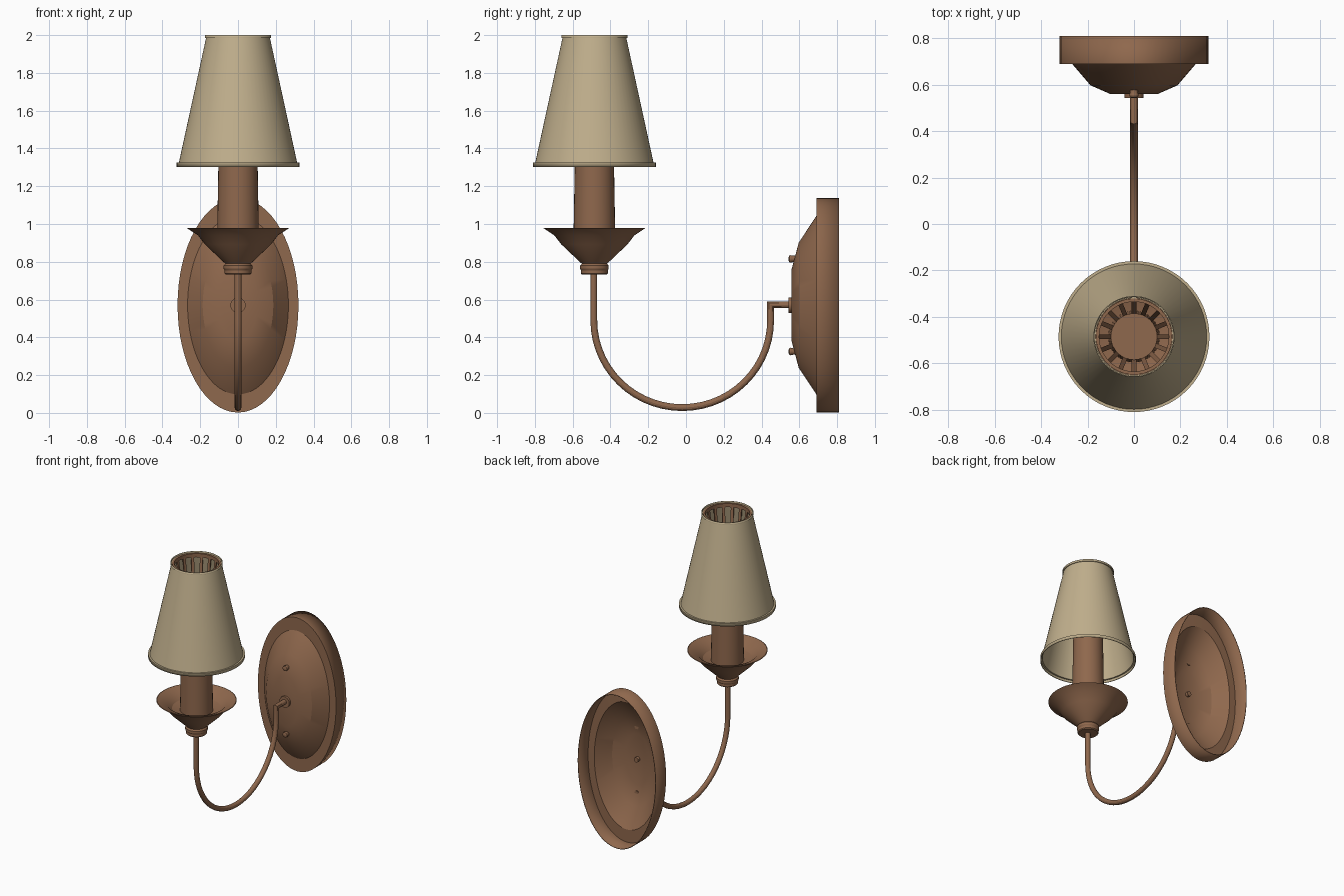
import bpy, bmesh, math
from mathutils import Vector, Matrix

if "Cube" in bpy.data.objects:
    bpy.data.objects.remove(bpy.data.objects["Cube"])

CY = -0.485      # axis of the candle and shade
PZ = 0.57        # centre height of the wall plate


def material(name, rgb):
    m = bpy.data.materials.new(name)
    m.diffuse_color = (*rgb, 1)
    m.use_nodes = True
    m.node_tree.nodes["Principled BSDF"].inputs["Base Color"].default_value = m.diffuse_color
    return m


BRONZE = material("bronze brown", (0.275, 0.138, 0.074))
TAN = material("tan fabric", (0.53, 0.43, 0.265))


def finish(name, bm, mat, thickness=0):
    bmesh.ops.recalc_face_normals(bm, faces=bm.faces)
    me = bpy.data.meshes.new(name)
    bm.to_mesh(me)
    bm.free()
    me.materials.append(mat)
    ob = bpy.data.objects.new(name, me)
    bpy.context.collection.objects.link(ob)
    if thickness:
        mod = ob.modifiers.new("thickness", "SOLIDIFY")
        mod.thickness = thickness
        mod.offset = -1
    bpy.ops.object.select_all(action="DESELECT")
    ob.select_set(True)
    bpy.context.view_layer.objects.active = ob
    bpy.ops.object.shade_smooth_by_angle(angle=math.radians(25))
    return ob


def loft(bm, rings, cap_start=False, cap_end=False):
    loops = [[bm.verts.new(p) for p in r] for r in rings]
    n = len(loops[0])
    for a, b in zip(loops, loops[1:]):
        for i in range(n):
            bm.faces.new((a[i], a[(i + 1) % n], b[(i + 1) % n], b[i]))
    if cap_start:
        bm.faces.new(loops[0])
    if cap_end:
        bm.faces.new(loops[-1])


def circle(n):
    return [(math.cos(2 * math.pi * i / n), math.sin(2 * math.pi * i / n)) for i in range(n)]


def lathe_z(name, profile, mat, n=48, caps=(False, False), thickness=0):
    """Turn (radius, z) points about the candle axis."""
    bm = bmesh.new()
    loft(bm, [[(r * c, CY + r * s, z) for c, s in circle(n)] for r, z in profile], *caps)
    return finish(name, bm, mat, thickness)


def lathe_y(name, profile, mat, z0, n=16, caps=(True, True), thickness=0):
    """Stack (x radius, z radius, y) ellipses along y."""
    bm = bmesh.new()
    loft(bm, [[(rx * c, y, z0 + rz * s) for c, s in circle(n)] for rx, rz, y in profile], *caps)
    return finish(name, bm, mat, thickness)


# Oval wall plate: open-backed shell with a stepped dome
lathe_y("wall_plate", [(0.32, 0.568, 0.81), (0.32, 0.568, 0.69), (0.267, 0.472, 0.69),
                       (0.187, 0.332, 0.597), (0.10, 0.19, 0.559)],
        BRONZE, PZ, 64, (False, True), 0.005)

# Screws through the plate and the collar of the arm
for label, z in (("upper", 0.815), ("lower", 0.325)):
    lathe_y(label + "_screw", [(0.008, 0.008, 0.543), (0.018, 0.018, 0.547), (0.02, 0.02, 0.555),
                               (0.017, 0.017, 0.566), (0.017, 0.017, 0.58)], BRONZE, z)
lathe_y("arm_collar", [(0.04, 0.04, 0.542), (0.04, 0.04, 0.562)], BRONZE, PZ, 24)

# Curved arm: tube swept along a path in the y-z plane
path = [(0.585, 0.572), (0.448, 0.572)]
for i in range(29):
    a = -math.pi * i / 28
    path.append((-0.02 + 0.468 * math.cos(a), 0.49 + 0.462 * math.sin(a)))
path.append((-0.488, 0.76))
pts = [Vector(p) for p in path]
rings, R = [], 0.018
for i, p in enumerate(pts):
    d0 = (p - pts[max(i - 1, 0)]).normalized()
    d1 = (pts[min(i + 1, len(pts) - 1)] - p).normalized()
    t = (d0 + d1).normalized()
    ref = d1 if d1.length else d0
    k = R / max(t.dot(ref), 0.5)          # widen at the mitred corner
    rings.append([(R * c, p.x - t.y * k * s, p.y + t.x * k * s) for c, s in circle(12)])
bm = bmesh.new()
loft(bm, rings, True, True)
finish("curved_arm", bm, BRONZE)

# Ring under the drip dish, the dish and the candle sleeve
lathe_z("dish_base_ring", [(0.065, 0.732), (0.071, 0.738), (0.071, 0.755), (0.076, 0.764),
                           (0.076, 0.78), (0.066, 0.79)], BRONZE, 32, (True, True))
lathe_z("drip_dish", [(0.06, 0.785), (0.075, 0.797), (0.175, 0.892), (0.212, 0.94), (0.27, 0.978),
                      (0.265, 0.98), (0.20, 0.955), (0.165, 0.92), (0.09, 0.90)],
        BRONZE, 48, (True, True))
TOP = 1.55
lathe_z("candle_sleeve", [(0.111, 0.90), (0.1, TOP)], BRONZE, 32, (True, True))

# Tapered lamp shade with bands at both ends
lathe_z("lamp_shade", [(0.325, 1.303), (0.325, 1.325), (0.313, 1.325), (0.169, 1.985),
                       (0.175, 1.985), (0.175, 2.0)], TAN, 64, thickness=0.005)

# Metal hoop inside the top of the shade
lathe_z("shade_hoop", [(0.164, 1.965), (0.164, 1.992), (0.15, 1.992), (0.15, 1.965), (0.164, 1.965)],
        BRONZE, 48)

# Thin struts fanning from the candle sleeve up to the hoop
bm = bmesh.new()
for i in range(16):
    rot = Matrix.Translation((0, CY, 0)) @ Matrix.Rotation(2 * math.pi * i / 16, 4, "Z")
    loft(bm, [[rot @ Vector((r + dx, dy, z)) for dx, dy in
               ((-0.005, -0.01), (0.005, -0.01), (0.005, 0.01), (-0.005, 0.01))]
              for r, z in ((0.102, TOP - 0.03), (0.156, 1.98))], True, True)
finish("shade_struts", bm, BRONZE)
